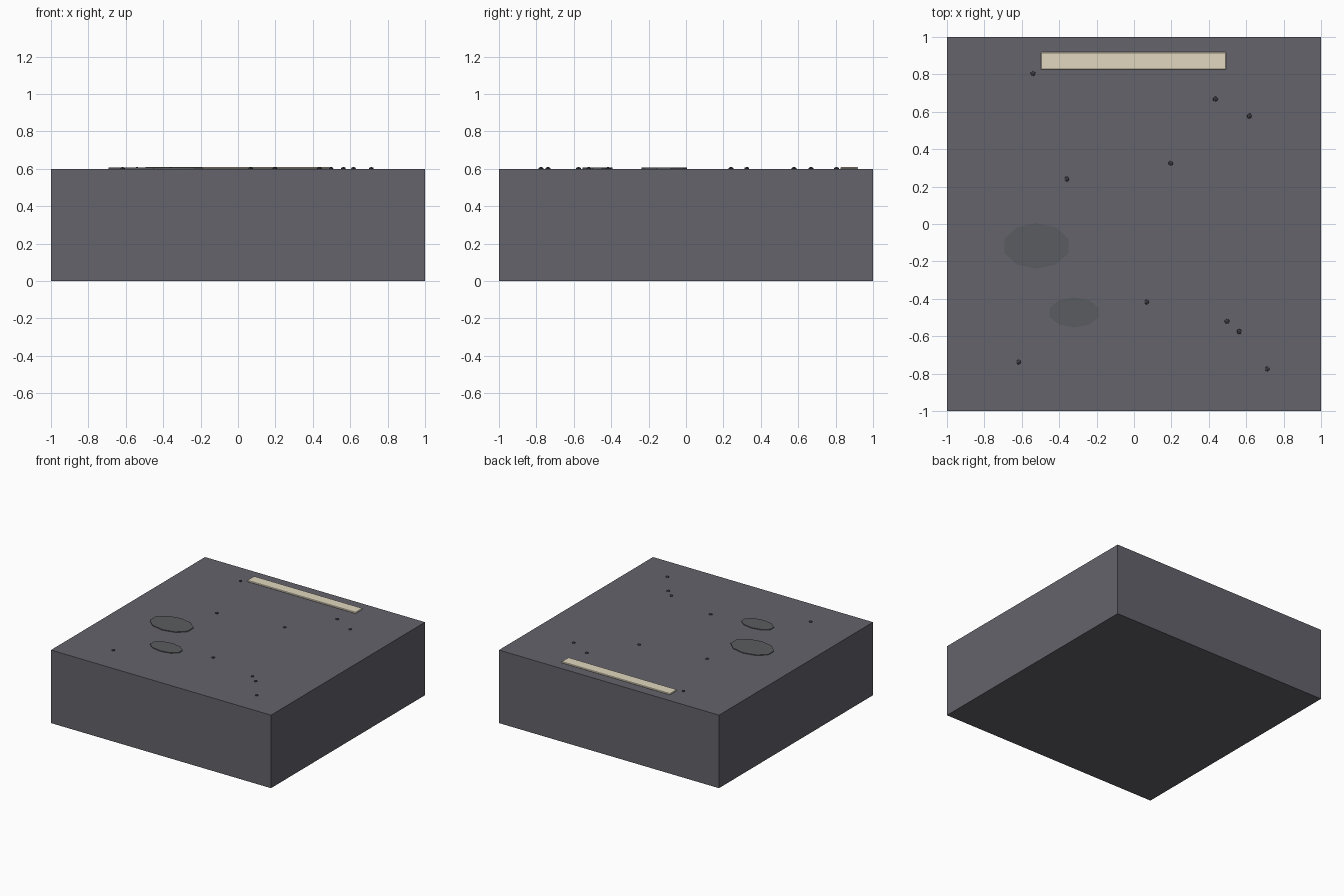
import bpy, math
from mathutils import Matrix

if "Cube" in bpy.data.objects:
    bpy.data.objects.remove(bpy.data.objects["Cube"])


def mat(name, rgb):
    m = bpy.data.materials.new(name)
    m.diffuse_color = (*rgb, 1)
    m.use_nodes = True
    m.node_tree.nodes["Principled BSDF"].inputs["Base Color"].default_value = m.diffuse_color
    return m


ASPHALT = mat("asphalt", (0.125, 0.125, 0.147))
PAINT = mat("cream_paint", (0.75, 0.68, 0.52))
PATCH = mat("patch_grey", (0.105, 0.107, 0.115))
STONE = mat("dark_stone", (0.05, 0.05, 0.06))


def finish(name, material, scale=(1, 1, 1)):
    o = bpy.context.object
    o.name = name
    o.data.transform(Matrix.Diagonal((*scale, 1)))
    o.data.materials.append(material)
    return o


def box(name, center, size, material, bevel=0):
    bpy.ops.mesh.primitive_cube_add(size=1, location=center)
    o = finish(name, material, size)
    if bevel:
        b = o.modifiers.new("bevel", "BEVEL")
        b.width = bevel
        b.segments = 1
    return o


# road block
box("road_block", (0, 0, 0.3), (2, 2, 0.6), ASPHALT)

# painted lane stripe
box("lane_stripe", (-0.003, 0.872, 0.604), (0.99, 0.094, 0.012), PAINT, 0.004)

# flat worn patches
for i, (x, y, rx, ry) in enumerate([(-0.522, -0.117, 0.18, 0.122),
                                    (-0.32, -0.473, 0.138, 0.08)]):
    bpy.ops.mesh.primitive_cylinder_add(vertices=10, radius=1, depth=1,
                                        location=(x, y, 0.602))
    finish(f"worn_patch_{i + 1}", PATCH, (rx, ry, 0.008))

# scattered pebbles
PEBBLES = [(-0.54, 0.805), (0.435, 0.668), (0.617, 0.577), (0.197, 0.325),
           (-0.36, 0.24), (0.067, -0.417), (0.497, -0.52), (0.563, -0.575),
           (-0.617, -0.738), (0.712, -0.775)]
for i, (x, y) in enumerate(PEBBLES):
    bpy.ops.mesh.primitive_ico_sphere_add(subdivisions=1, radius=1,
                                          location=(x, y, 0.6))
    finish(f"pebble_{i + 1}", STONE, (0.015, 0.015, 0.011))
